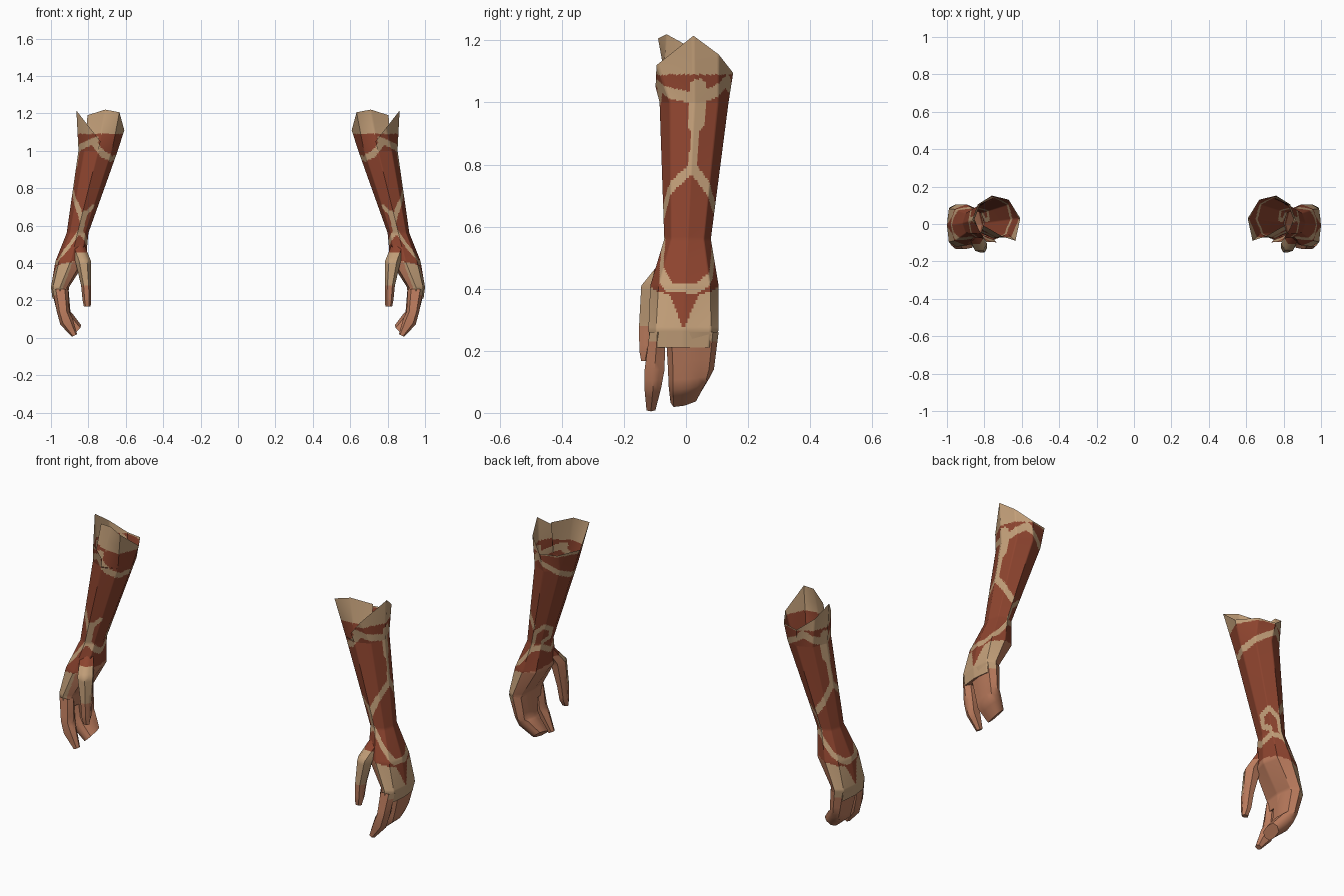
import bpy, math
from mathutils import Vector

if "Cube" in bpy.data.objects:
    bpy.data.objects.remove(bpy.data.objects["Cube"])

# ---------- colours ----------
def make_mat(name, rgb):
    m = bpy.data.materials.new(name)
    m.diffuse_color = (*rgb, 1)
    m.use_nodes = True
    m.node_tree.nodes["Principled BSDF"].inputs["Base Color"].default_value = m.diffuse_color
    return m

MATS = [make_mat("rust_leather", (0.27, 0.058, 0.028)),
        make_mat("tan_leather", (0.54, 0.345, 0.19)),
        make_mat("salmon_skin", (0.50, 0.20, 0.11))]
RUST, TAN, SKIN = 0, 1, 2

# ---------- helpers ----------
def ring(sides, z, cx, cy, hx, hy, p=1.0, tx=0.0, ty=0.0):
    """Closed cross-section; p < 1 makes it boxier, tx / ty tilt it."""
    pts = []
    for i in range(sides):
        t = 2 * math.pi * i / sides
        c, s = math.cos(t), math.sin(t)
        dx = hx * math.copysign(abs(c) ** p, c)
        dy = hy * math.copysign(abs(s) ** p, s)
        pts.append(Vector((cx + dx, cy + dy, z + tx * dx + ty * dy)))
    return pts

def loft(name, rows, rule, closed=True, cap=False, nu=1, step=0.03, a0=0.0, da=45.0):
    """Skin the rows with finely cut flat panels and colour each face by rule(angle, centre, normal)."""
    n = len(rows[0])
    cols = n if closed else n - 1
    total = cols * nu
    width = total if closed else total + 1

    def row_point(row, k):
        i, f = divmod(k, nu)
        return row[i % n].lerp(row[(i + 1) % n], f / nu) if f else row[i % n].copy()

    lines = []
    for j in range(len(rows) - 1):
        length = max((a - b).length for a, b in zip(rows[j], rows[j + 1]))
        cuts = max(1, round(length / step))
        for c in range(cuts):
            lines.append([row_point(rows[j], k).lerp(row_point(rows[j + 1], k), c / cuts)
                          for k in range(width)])
    lines.append([row_point(rows[-1], k) for k in range(width)])

    verts = [v for line in lines for v in line]
    faces, angles = [], []
    for j in range(len(lines) - 1):
        for k in range(total):
            k2 = (k + 1) % width
            faces.append((j * width + k, (j + 1) * width + k, (j + 1) * width + k2, j * width + k2))
            angles.append(a0 + (k + 0.5) / nu * da)
    if cap:
        base = (len(lines) - 1) * width
        faces.append(tuple(base + k for k in reversed(range(width))))
        angles.append(180)
    me = bpy.data.meshes.new(name)
    me.from_pydata(verts, [], faces)
    me.update()
    for m in MATS:
        me.materials.append(m)
    for p, a in zip(me.polygons, angles):
        p.material_index = rule(a, p.center, p.normal)
    ob = bpy.data.objects.new(name, me)
    bpy.context.collection.objects.link(ob)
    # the other arm
    ob.modifiers.new("mirror", 'MIRROR').use_mirror_merge = False
    bpy.ops.object.select_all(action='DESELECT')
    ob.select_set(True)
    bpy.context.view_layer.objects.active = ob
    bpy.ops.object.shade_smooth_by_angle(angle=math.radians(50))
    return ob

# ---------- painted pattern: tan strokes as (angle, height) paths ----------
STROKES = [
    (0.026, [(8, 1.05), (6, 0.93)]),                                     # outer strip
    (0.015, [(6, 0.95), (3, 0.78)]),
    (0.016, [(3, 0.79), (-55, 0.71), (-95, 0.63)]),                      # fork
    (0.016, [(3, 0.79), (55, 0.70), (85, 0.66)]),
    (0.018, [(6, 1.01), (-40, 1.03), (-75, 1.06)]),                      # collar
    (0.018, [(6, 1.01), (40, 1.035), (75, 1.07)]),
    (0.015, [(-65, 1.05), (-110, 0.98), (-150, 0.955), (-190, 0.97), (-230, 1.0), (-285, 1.06)]),
    (0.024, [(-100, 0.66), (-105, 0.57)]),                               # wrist front
    (0.014, [(-105, 0.66), (-130, 0.70)]),
    (0.014, [(95, 0.54), (100, 0.63), (130, 0.67), (165, 0.64), (170, 0.59), (140, 0.575)]),
    (0.015, [(-100, 0.58), (-60, 0.48), (-25, 0.405), (20, 0.40), (60, 0.45),
             (95, 0.53), (140, 0.545), (190, 0.51), (260, 0.57)]),       # cuff line on the hand
]
DEG = 0.0017   # length of one degree round the arm

def on_stroke(a, z):
    for half, path in STROKES:
        for (a1, z1), (a2, z2) in zip(path, path[1:]):
            for turn in (-360, 0, 360):
                p = Vector(((a + turn) * DEG, z))
                s, e = Vector((a1 * DEG, z1)), Vector((a2 * DEG, z2))
                d = e - s
                t = min(1, max(0, (p - s).dot(d) / d.length_squared))
                if (p - s - d * t).length < half:
                    return True
    return False

def arm_rule(a, c, n):
    a = (a + 180) % 360 - 180
    if c.z > 1.09:
        return TAN
    if c.z < 0.375 + 0.06 * abs(a) / 180:
        if abs(a) < 22 * (c.z - 0.27) / 0.1:       # pointed tongue on the back of the hand
            return RUST
        return SKIN if c.z < 0.20 or n.x < 0.15 and c.y > -0.11 else TAN
    return TAN if on_stroke(a, c.z) else RUST

def finger_rule(a, c, n):
    return SKIN if c.z < 0.22 or n.x < 0.15 else TAN

def thumb_rule(a, c, n):
    if c.z > 0.45:
        return RUST
    return SKIN if c.z < 0.28 or n.y > 0.3 else TAN

# ---------- forearm, wrist and palm ----------
elbow = ring(8, 1.0, 0.748, 0.026, 0.105, 0.111)
loft("forearm_and_palm", [
    elbow,
    ring(8, 0.56, 0.858, 0.005, 0.058, 0.075),
    ring(8, 0.41, 0.895, -0.005, 0.081, 0.110, 0.8),
    ring(8, 0.27, 0.952, -0.008, 0.048, 0.113, 0.7),
    ring(8, 0.21, 0.950, -0.010, 0.042, 0.105, 0.7),
], arm_rule, cap=True, nu=14, step=0.008)

# ---------- flared, overlapping cuff ----------
rim = [Vector(p) for p in [
    (0.735, -0.098, 1.05), (0.79, -0.095, 1.12), (0.864, 0.024, 1.215), (0.835, 0.105, 1.155),
    (0.76, 0.152, 1.095), (0.67, 0.13, 1.10), (0.608, 0.03, 1.11), (0.634, -0.09, 1.206),
    (0.71, -0.063, 1.22), (0.805, -0.008, 1.19)]]
base = [elbow[(i + 6) % 8].copy() for i in range(10)]
mid = Vector((0.748, 0.026, 1.0))
for i in (8, 9):                                   # tuck the inner flap behind the outer one
    base[i] = mid.lerp(base[i], 0.95)
loft("cuff", [rim, base], arm_rule, closed=False, nu=14, step=0.008, a0=-90)

# ---------- fingers ----------
loft("index_finger", [
    ring(6, 0.26, 0.950, -0.092, 0.042, 0.028, 0.8),
    ring(6, 0.14, 0.935, -0.101, 0.034, 0.036, 0.8),
    ring(6, 0.09, 0.918, -0.107, 0.032, 0.030, 0.8, tx=-0.6),
    ring(6, 0.012, 0.874, -0.113, 0.014, 0.016, 0.8, tx=-0.5),
], finger_rule, cap=True, nu=2, da=60)

loft("joined_fingers", [
    ring(8, 0.26, 0.952, 0.020, 0.046, 0.085, 0.7),
    ring(8, 0.14, 0.932, 0.016, 0.036, 0.074, 0.7),
    ring(8, 0.10, 0.915, 0.010, 0.036, 0.066, 0.7, tx=-0.6, ty=0.2),
    ring(8, 0.045, 0.862, -0.004, 0.024, 0.046, 0.7, tx=-0.9, ty=0.25),
], finger_rule, cap=True, nu=2, da=45)

# ---------- thumb ----------
loft("thumb", [
    ring(6, 0.50, 0.862, -0.045, 0.040, 0.030),
    ring(6, 0.41, 0.828, -0.105, 0.042, 0.045),
    ring(6, 0.28, 0.812, -0.120, 0.027, 0.036),
    ring(6, 0.20, 0.808, -0.126, 0.023, 0.028),
    ring(6, 0.167, 0.806, -0.132, 0.018, 0.014),
], thumb_rule, cap=True, nu=2, step=0.02, da=60)
